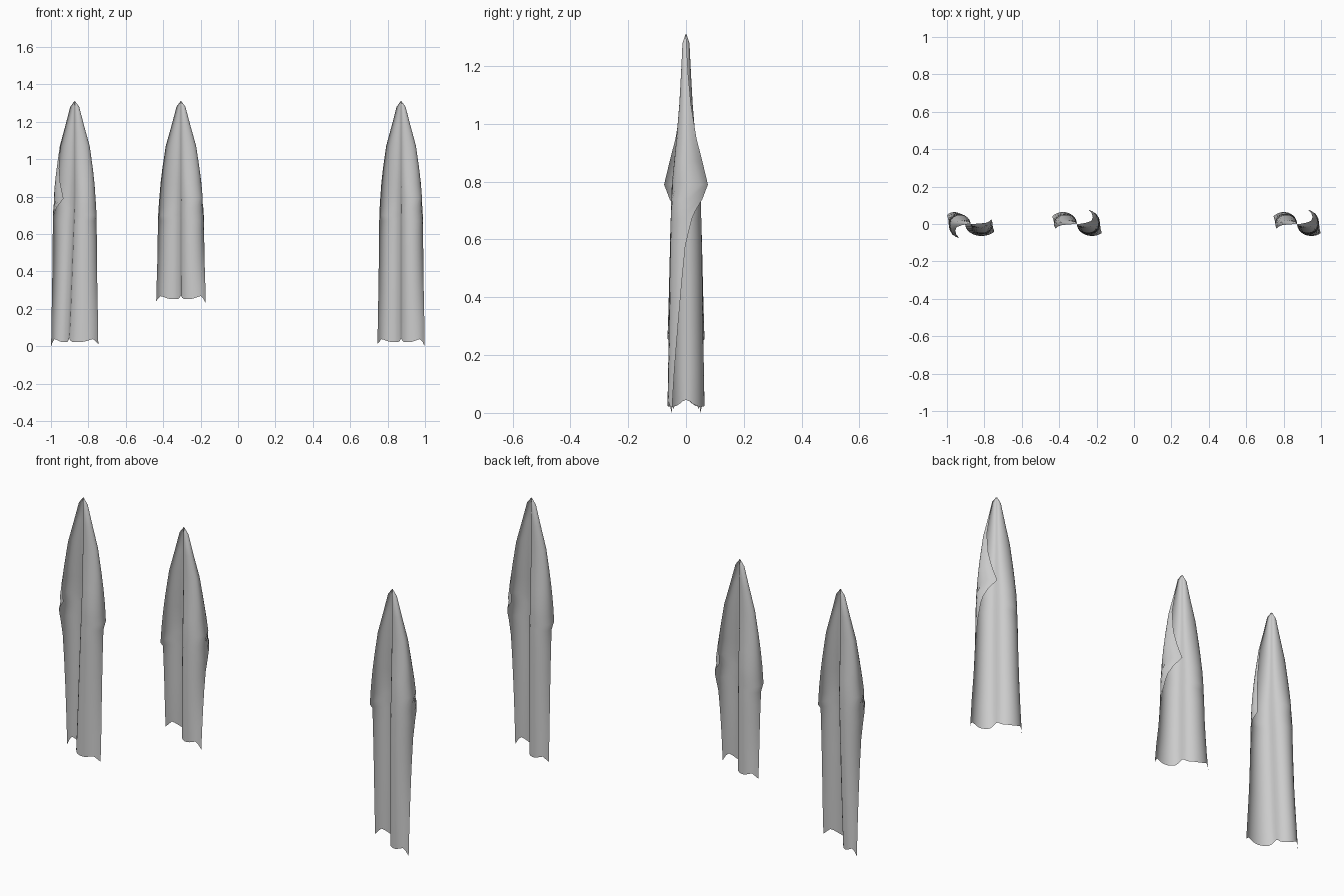
import bpy, bmesh, math

if "Cube" in bpy.data.objects:
    bpy.data.objects.remove(bpy.data.objects["Cube"])

N = 12  # segments across each rolled lobe

# z, half width, lobe depth, roll angle of barbed side, roll angle of plain side
ROWS = [
    (0.00, .126, .064, 130, 140),
    (0.15, .124, .062, 140, 148),
    (0.30, .121, .059, 152, 155),
    (0.45, .119, .057, 165, 162),
    (0.58, .118, .055, 178, 168),
    (0.67, .117, .053, 194, 174),
    (0.70, .117, .052, 204, 208),
    (0.74, .115, .051, 226, 207),
    (0.79, .112, .049, 266, 206),
    (0.87, .106, .041, 243, 203),
    (0.95, .097, .033, 225, 200),
    (1.07, .080, .023, 208, 195),
    (1.18, .050, .017, 195, 190),
    (1.28, .024, .012, 185, 185),
    (1.31, .002, .002, 180, 180),
]
# ragged lower rim: height along a lobe, centre to outer edge
RIM = [.045, .04, .03, .024, .022, .022, .022, .024, .028, .034, .038, .025, .0]


def lobe(width, depth, roll, curl):
    """Half of the S-shaped section, from the centre to the outer edge."""
    end = math.radians(roll)
    a = width / (1 - math.cos(min(end, math.pi)))
    pts = []
    for i in range(N + 1):
        t = end * i / N
        y = -depth * math.sin(t)
        pts.append((a * (1 - math.cos(t)), y * curl if y > 0 else y))
    return pts


def blade(name, x0, turn=1, bottom=0.0, wide=1.0, shift=0.0):
    """Thin barbed blade rolled into an S; turn=-1 spins it half a turn."""
    bm = bmesh.new()
    grid = []
    for k, (z, w, d, roll_r, roll_l) in enumerate(ROWS):
        if z < .66:
            z = .66 - (.66 - z) * (.66 - bottom) / .66
            g = 1 + (wide - 1)
        else:
            g = 1 + (wide - 1) * max(0, (1.31 - z) / .65)
        s = shift * max(0, 1 - z / .8)
        right = lobe(w * g - s, d, roll_r, 1.55)
        left = lobe(w * g + s, d, roll_l, 1.0)
        row = [(-x, -y, i) for i, (x, y) in enumerate(left)][:0:-1]
        row += [(x, y, i) for i, (x, y) in enumerate(right)]
        verts = []
        for j, (x, y, i) in enumerate(row):
            dz = 0
            if k == 0:
                dz = RIM[i] + (.012 if j == 0 else 0)
            verts.append(bm.verts.new((x0 + turn * (x + s), turn * y, z + dz)))
        grid.append(verts)
    for r0, r1 in zip(grid, grid[1:]):
        for j in range(len(r0) - 1):
            bm.faces.new((r0[j], r0[j + 1], r1[j + 1], r1[j]))
    me = bpy.data.meshes.new(name)
    bm.to_mesh(me)
    bm.free()
    for p in me.polygons:
        p.use_smooth = True
    ob = bpy.data.objects.new(name, me)
    bpy.context.collection.objects.link(ob)
    return ob


# three blades: left one spun half a turn, middle one shortened
blade("left_blade", -.873, turn=-1, shift=.03)
blade("middle_blade", -.305, bottom=.23, wide=1.05)
blade("right_blade", .872)
